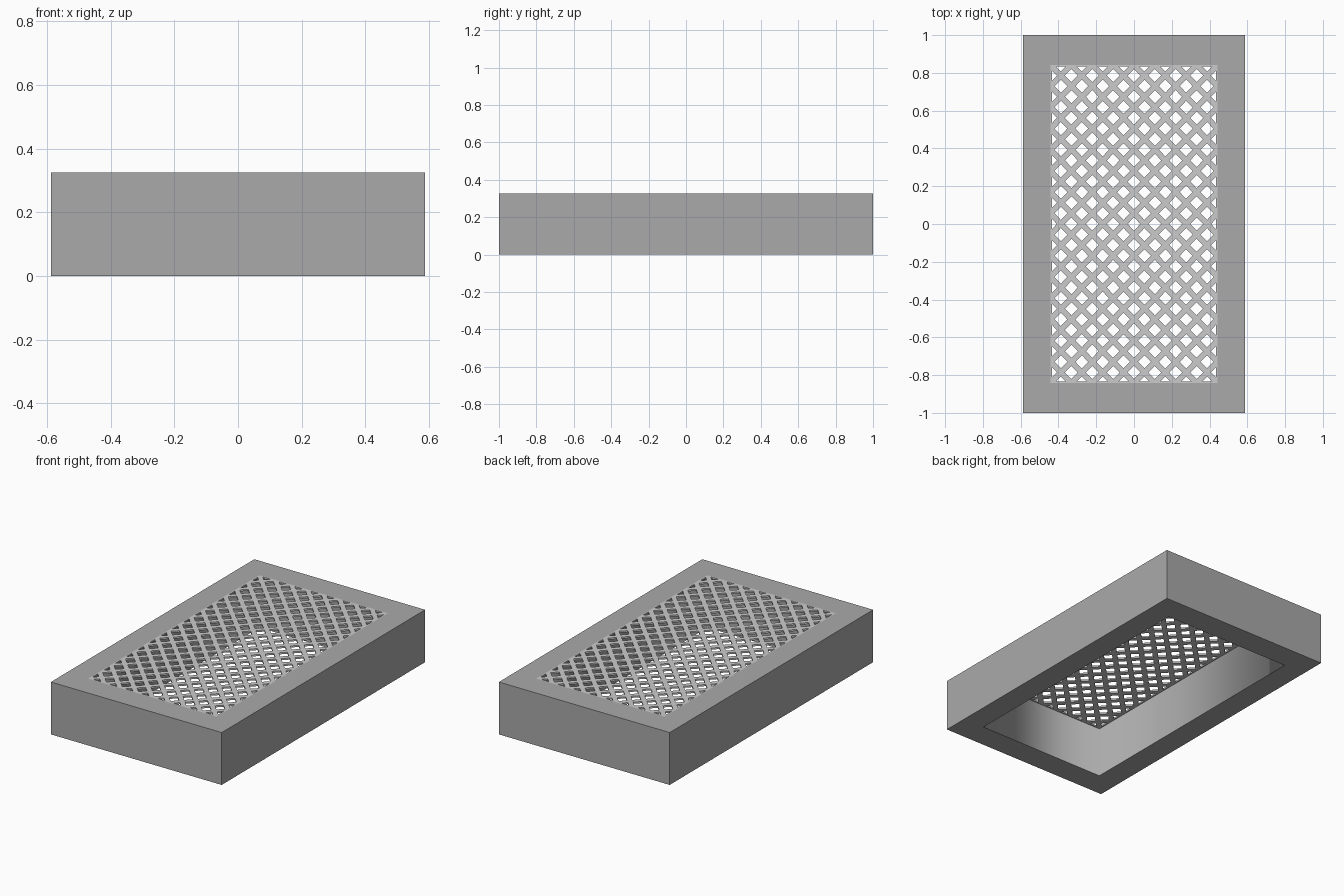
import bpy, bmesh
from math import atan2
from mathutils import Matrix, Vector

if "Cube" in bpy.data.objects:
    bpy.data.objects.remove(bpy.data.objects["Cube"])

H = 0.326            # overall height
OX, OY = 0.588, 1.0  # outer half sizes
IX, IY = 0.442, 0.842  # opening half sizes
NX, NY = 8, 15       # lattice cells
BAR, DEPTH = 0.03, 0.01


def finish(bm, name):
    mesh = bpy.data.meshes.new(name)
    bmesh.ops.recalc_face_normals(bm, faces=bm.faces[:])
    bm.to_mesh(mesh)
    bm.free()
    obj = bpy.data.objects.new(name, mesh)
    bpy.context.collection.objects.link(obj)
    return obj


def box(bm, centre, size, angle=0.0):
    m = (Matrix.Translation(centre) @ Matrix.Rotation(angle, 4, 'Z')
         @ Matrix.Diagonal((*size, 1)))
    bmesh.ops.create_cube(bm, size=1, matrix=m)


# Open rectangular frame: a ring of four mitred sides, inner wall shaded smooth
bm = bmesh.new()
signs = [(-1, -1), (1, -1), (1, 1), (-1, 1)]
loops = [[bm.verts.new((sx * x, sy * y, z)) for sx, sy in signs]
         for x, y, z in ((OX, OY, 0), (OX, OY, H), (IX, IY, H), (IX, IY, 0))]
for k, (a, b) in enumerate(zip(loops, loops[1:] + loops[:1])):
    for i in range(4):
        j = (i + 1) % 4
        bm.faces.new((a[i], a[j], b[j], b[i])).smooth = (k == 2)
inner = set(loops[2] + loops[3])
for e in bm.edges:
    upright = abs(e.verts[0].co.z - e.verts[1].co.z) > H / 2
    e.smooth = upright and e.verts[0] in inner
# inner wall is the third band (top inner rim to bottom inner rim)
frame = finish(bm, "frame")
dark = bpy.data.materials.new("dark_grey")
dark.diffuse_color = (0.4, 0.4, 0.4, 1)
dark.use_nodes = True
dark.node_tree.nodes["Principled BSDF"].inputs["Base Color"].default_value = dark.diffuse_color
frame.data.materials.append(dark)

# Diagonal lattice bars, flush with the top and clipped to the opening
dx, dy = 2 * IX / NX, 2 * IY / NY
zc = H - DEPTH / 2
bm = bmesh.new()
for s in (1, -1):
    for k in range(-NY, NX + 1):
        box(bm, (-IX + k * dx, -s * IY, zc), (6, BAR, DEPTH), s * atan2(dy, dx))
for axis, limit in ((Vector((1, 0, 0)), IX), (Vector((0, 1, 0)), IY)):
    for s in (1, -1):
        bmesh.ops.bisect_plane(bm, geom=bm.verts[:] + bm.edges[:] + bm.faces[:],
                               plane_co=axis * s * limit, plane_no=axis * s,
                               clear_outer=True)
        bmesh.ops.holes_fill(bm, edges=[e for e in bm.edges if e.is_boundary], sides=8)
finish(bm, "lattice")

# Thin border strip around the lattice
bm = bmesh.new()
w = 0.008
for s in (1, -1):
    box(bm, (s * (IX - w / 2), 0, zc), (w, 2 * IY, DEPTH))
    box(bm, (0, s * (IY - w / 2), zc), (2 * IX, w, DEPTH))
finish(bm, "lattice_border")
